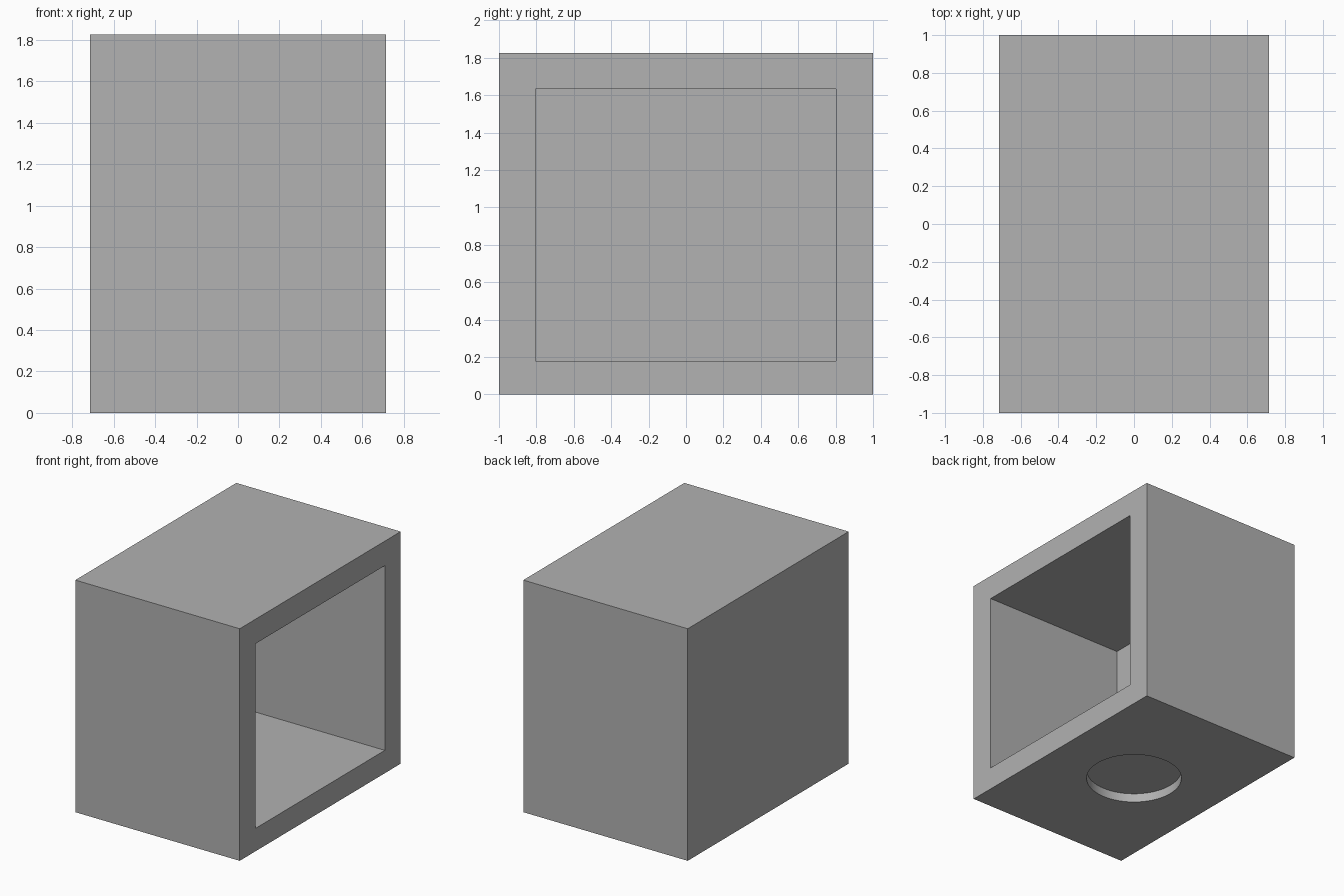
import bpy
import math

old = bpy.data.objects.get("Cube")
if old:
    bpy.data.objects.remove(old, do_unlink=True)

WIDTH, DEPTH, HEIGHT = 1.43, 2.0, 1.825
RECESS = 1.225          # depth of the side opening
HOLE_R, HOLE_DEPTH = 0.352, 0.07

grey = bpy.data.materials.new("plain_grey")
grey.use_nodes = True
colour = (0.445, 0.445, 0.445, 1)
grey.diffuse_color = colour
grey.node_tree.nodes["Principled BSDF"].inputs["Base Color"].default_value = colour


def box(name, low, high):
    """Box between two opposite corners."""
    centre = [(a + b) / 2 for a, b in zip(low, high)]
    bpy.ops.mesh.primitive_cube_add(size=1, location=centre)
    ob = bpy.context.object
    ob.name = name
    ob.scale = [b - a for a, b in zip(low, high)]
    bpy.ops.object.transform_apply(location=True, rotation=False, scale=True)
    ob.data.materials.append(grey)
    return ob


def cut(target, cutter):
    """Subtract the cutter from the target and remove it."""
    mod = target.modifiers.new("cut", "BOOLEAN")
    mod.operation = "DIFFERENCE"
    mod.solver = "EXACT"
    mod.object = cutter
    bpy.ops.object.select_all(action="DESELECT")
    target.select_set(True)
    bpy.context.view_layer.objects.active = target
    bpy.ops.object.modifier_apply(modifier=mod.name)
    bpy.data.objects.remove(cutter, do_unlink=True)


# Outer housing
housing = box("housing", (-WIDTH / 2, -DEPTH / 2, 0), (WIDTH / 2, DEPTH / 2, HEIGHT))

# Deep rectangular opening in the +x side
cut(housing, box("opening_cutter", (WIDTH / 2 - RECESS, -0.805, 0.18),
                 (WIDTH / 2 + 0.1, 0.803, 1.632)))

# Shallow round recess under the base
bpy.ops.mesh.primitive_cylinder_add(vertices=64, radius=HOLE_R, depth=2 * HOLE_DEPTH)
round_cutter = bpy.context.object
round_cutter.name = "round_recess_cutter"
round_cutter.data.materials.append(grey)
cut(housing, round_cutter)

bpy.ops.object.shade_smooth_by_angle(angle=math.radians(30))
